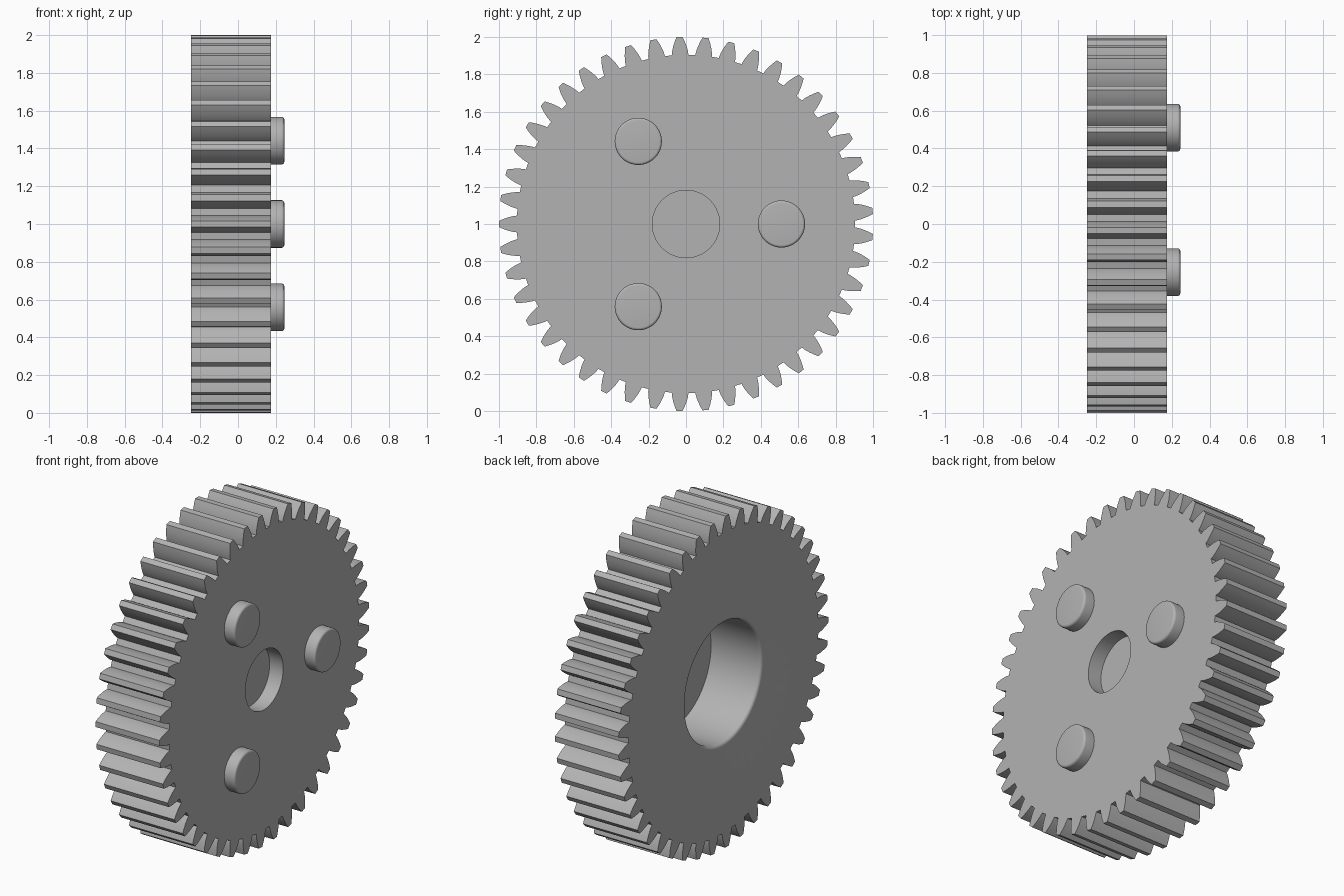
import bpy, bmesh, math
from math import pi, cos, sin, tan, acos, sqrt
from mathutils import Vector

cube = bpy.data.objects.get("Cube")
if cube:
    bpy.data.objects.remove(cube)

grey = bpy.data.materials.new("plain_grey")
grey.use_nodes = True
colour = (0.45, 0.45, 0.45, 1)
grey.diffuse_color = colour
grey.node_tree.nodes["Principled BSDF"].inputs["Base Color"].default_value = colour

CENTRE = Vector((0, 0, 1))
BACK, FACE, PIN_END = -0.25, 0.175, 0.245
TEETH, TIP = 45, 1.0
MODULE = 2 * TIP / (TEETH + 2)
PITCH = MODULE * TEETH / 2
ROOT = PITCH - 1.25 * MODULE
PRESSURE = math.radians(20)
BASE = PITCH * cos(PRESSURE)


def finish(bm, name):
    bmesh.ops.recalc_face_normals(bm, faces=bm.faces)
    mesh = bpy.data.meshes.new(name)
    bm.to_mesh(mesh)
    bm.free()
    mesh.materials.append(grey)
    obj = bpy.data.objects.new(name, mesh)
    bpy.context.collection.objects.link(obj)
    bpy.ops.object.select_all(action='DESELECT')
    obj.select_set(True)
    bpy.context.view_layer.objects.active = obj
    return obj


def lathe(name, profile, centre, closed=False, steps=96):
    """Spin (radius, x) points about an axis parallel to x."""
    bm = bmesh.new()
    verts = [bm.verts.new((x, r, 0)) for r, x in profile]
    edges = [bm.edges.new(p) for p in zip(verts, verts[1:])]
    if closed:
        edges.append(bm.edges.new((verts[-1], verts[0])))
    bmesh.ops.spin(bm, geom=verts + edges, axis=(1, 0, 0), cent=(0, 0, 0),
                   angle=2 * pi, steps=steps)
    bmesh.ops.remove_doubles(bm, verts=bm.verts, dist=1e-5)
    bmesh.ops.translate(bm, verts=bm.verts, vec=centre)
    return finish(bm, name)


def fillet(r, x, size, dr, dx, steps=5):
    """Quarter round from the flat end to the wall, about (r, x)."""
    return [(r + dr * size * sin(a), x + dx * size * cos(a))
            for a in (i * pi / 2 / steps for i in range(steps + 1))]


def half_angle(r):
    """Half the angular thickness of an involute tooth at radius r."""
    a = acos(min(1, BASE / r))
    inv = lambda t: tan(t) - t
    return pi / (2 * TEETH) + inv(PRESSURE) - inv(a)


# Toothed body: involute outline, extruded along the axle
flank = [(r, half_angle(r)) for r in
         [ROOT + (TIP - ROOT) * i / 6 for i in range(7)]]
tooth = [(r, -a) for r, a in flank] + [(r, a) for r, a in reversed(flank)]
bm = bmesh.new()
outline = []
for k in range(TEETH):
    mid = 2 * pi * (k + 0.5) / TEETH
    outline += [bm.verts.new((BACK, r * cos(mid + a), r * sin(mid + a)))
                for r, a in tooth]
rim = [bm.edges.new((v, outline[i - 1])) for i, v in enumerate(outline)]


def ring(radius, x, steps=96):
    vs = [bm.verts.new((x, radius * cos(2 * pi * i / steps),
                        radius * sin(2 * pi * i / steps))) for i in range(steps)]
    return [bm.edges.new((v, vs[i - 1])) for i, v in enumerate(vs)]


# Back face, bore with rounded mouth, floor with axle hole, front face
BORE, HOLE, ROUND, FLOOR = 0.36, 0.18, 0.02, 0.085
mouth = fillet(BORE + ROUND, BACK + ROUND, ROUND, -1, -1)
section = mouth + [(BORE, FLOOR), (HOLE, FLOOR), (HOLE, FACE)]
rings = [ring(r, x) for r, x in section]
for a, b in zip(rings, rings[1:]):
    bmesh.ops.bridge_loops(bm, edges=a + b)
sides = bmesh.ops.extrude_edge_only(bm, edges=rim)["geom"]
moved = [g for g in sides if isinstance(g, bmesh.types.BMVert)]
front_rim = [g for g in sides if isinstance(g, bmesh.types.BMEdge)
             and all(v in set(moved) for v in g.verts)]
bmesh.ops.translate(bm, verts=moved, vec=(FACE - BACK, 0, 0))
bmesh.ops.triangle_fill(bm, edges=rim + rings[0], use_beauty=True)
bmesh.ops.triangle_fill(bm, edges=front_rim + rings[-1], use_beauty=True)
bmesh.ops.translate(bm, verts=bm.verts, vec=CENTRE)
finish(bm, "gear_body")
bpy.ops.object.shade_smooth_by_angle(angle=math.radians(25))

# Three round pins on the front face
PIN_R, EDGE = 0.126, 0.014
for k in range(3):
    a = 2 * pi * k / 3
    spot = CENTRE + Vector((0, cos(a), sin(a))) * 0.51
    top = fillet(PIN_R - EDGE, PIN_END - EDGE, EDGE, 1, 1)
    lathe("pin_%d" % (k + 1), [(0, PIN_END)] + top + [(PIN_R, FACE - 0.01)],
          spot, steps=48)
    bpy.ops.object.shade_smooth_by_angle(angle=math.radians(35))
